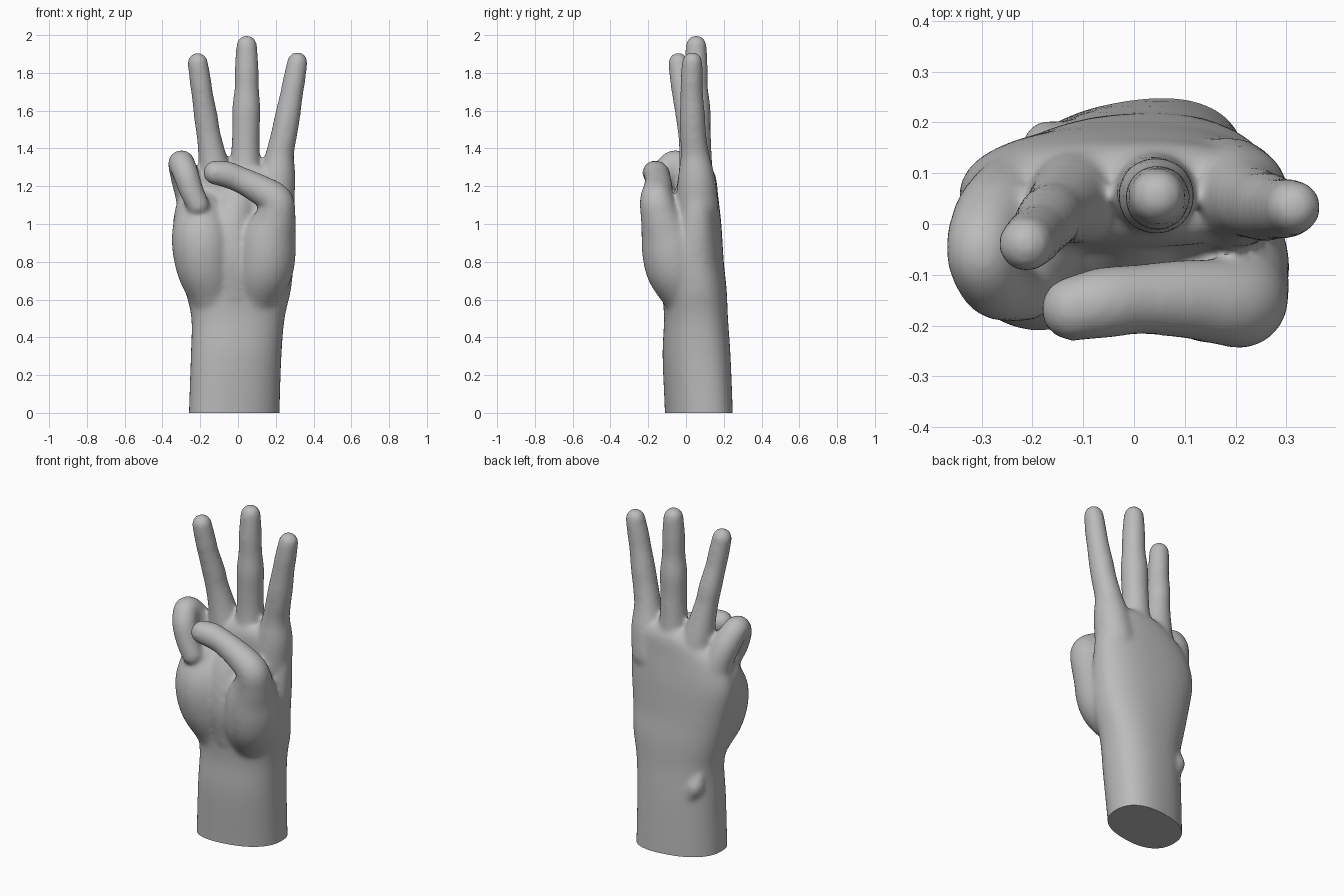
import bpy, bmesh, math
from mathutils import Vector

cube = bpy.data.objects.get("Cube")
if cube:
    bpy.data.objects.remove(cube, do_unlink=True)

skin = bpy.data.materials.new("plain grey")
skin.use_nodes = True
GREY = (0.5, 0.5, 0.5, 1)
skin.diffuse_color = GREY
skin.node_tree.nodes["Principled BSDF"].inputs["Base Color"].default_value = GREY

bm = bmesh.new()


def spline(points, steps=8):
    """Catmull-Rom samples through points of any dimension."""
    pts = [Vector(p) for p in points]
    pts = [2 * pts[0] - pts[1]] + pts + [2 * pts[-1] - pts[-2]]
    out = []
    for a, b, c, d in zip(pts, pts[1:], pts[2:], pts[3:]):
        for i in range(steps):
            t = i / steps
            out.append(0.5 * (2 * b + (c - a) * t + (2 * a - 5 * b + 4 * c - d) * t * t
                              + (3 * b - a - 3 * c + d) * t ** 3))
    return out + [pts[-2]]


def loft(rings):
    """Closed skin over rings of equal length."""
    vs = [[bm.verts.new(p) for p in ring] for ring in rings]
    n = len(vs[0])
    for lo, hi in zip(vs, vs[1:]):
        for i in range(n):
            j = (i + 1) % n
            bm.faces.new((lo[i], lo[j], hi[j], hi[i]))
    bm.faces.new(vs[0][::-1])
    bm.faces.new(vs[-1])


def tube(points, sides=24):
    """Tapered limb through (x, y, z, radius) points with round ends."""
    path = spline(points)
    centres = [p.to_3d() for p in path]
    last = len(path) - 1
    side = Vector((1, 0, 0.01))
    rings = []
    for k, c in enumerate(centres):
        along = (centres[min(k + 1, last)] - centres[max(k - 1, 0)]).normalized()
        side = (side - along * side.dot(along)).normalized()
        other = along.cross(side)
        rings.append([c + path[k][3] * (math.cos(a) * side + math.sin(a) * other)
                      for a in (math.tau * i / sides for i in range(sides))])
    loft(rings)
    for k in (0, last):
        ball = bmesh.ops.create_uvsphere(bm, u_segments=24, v_segments=16, radius=path[k][3])
        bmesh.ops.translate(bm, verts=ball["verts"], vec=centres[k])


def body(sections, sides=48, power=0.85):
    """Rounded oval sections: z, centre x, centre y, half width, half depth."""
    rings = []
    for z, cx, cy, rx, ry in sections:
        slant = 0.16 * max(0, 1 - z / 0.8)  # the forearm is turned a little
        ring = []
        for i in range(sides):
            a = math.tau * i / sides
            c, d = math.cos(a), math.sin(a)
            dx = rx * math.copysign(abs(c) ** power, c)
            dy = ry * math.copysign(abs(d) ** power, d)
            ring.append((cx + dx, cy + dy + slant * dx, z))
        rings.append(ring)
    loft(rings)


def stretch(rows, steps=6):
    """Smoothly fill in sections, one column pair at a time."""
    halves = [spline([(r[0], r[i], r[j]) for r in rows], steps) for i, j in ((1, 2), (3, 4))]
    return [(a[0], a[1], a[2], b[1], b[2]) for a, b in zip(*halves)]


# Forearm, wrist and palm
body(stretch([
    (-0.1, -0.02, 0.068, 0.24, 0.173), (0, -0.02, 0.068, 0.24, 0.173),
    (0.3, -0.01, 0.056, 0.24, 0.177), (0.5, 0, 0.053, 0.247, 0.168),
    (0.65, 0, 0.045, 0.28, 0.17), (0.8, -0.01, 0.04, 0.305, 0.16),
    (1.0, -0.02, 0.052, 0.325, 0.135), (1.15, 0, 0.06, 0.295, 0.11),
    (1.25, 0.04, 0.058, 0.21, 0.1), (1.3, 0.06, 0.055, 0.13, 0.075)]))

# Palm pads and wrist bone
tube([(-0.14, 0, 0.64, 0.13), (-0.175, -0.04, 0.78, 0.155),
      (-0.19, -0.045, 0.92, 0.162), (-0.2, 0, 1.04, 0.14)])
tube([(-0.02, 0, 0.64, 0.135), (-0.03, -0.02, 0.82, 0.15),
      (-0.04, -0.01, 0.98, 0.14), (0, 0.03, 1.12, 0.11)])
tube([(-0.145, 0.165, 0.35, 0.035), (-0.17, 0.155, 0.41, 0.05), (-0.185, 0.14, 0.47, 0.035)])

# Thumb, from its fleshy base across the palm
tube([(0.1, 0, 0.64, 0.135), (0.14, -0.06, 0.77, 0.155), (0.165, -0.095, 0.92, 0.145),
      (0.2, -0.135, 1.04, 0.108), (0.2, -0.155, 1.125, 0.09), (0.11, -0.148, 1.185, 0.079),
      (0.01, -0.148, 1.235, 0.07), (-0.06, -0.155, 1.262, 0.071), (-0.12, -0.167, 1.272, 0.065)])

# Three raised fingers with slight knuckles
tube([(0.185, 0.06, 1.1, 0.112), (0.208, 0.055, 1.25, 0.098), (0.222, 0.047, 1.37, 0.076),
      (0.245, 0.037, 1.48, 0.07), (0.262, 0.034, 1.57, 0.068), (0.284, 0.03, 1.69, 0.061),
      (0.297, 0.03, 1.76, 0.06), (0.314, 0.033, 1.857, 0.055)])
tube([(0.04, 0.06, 1.1, 0.1), (0.04, 0.06, 1.25, 0.086), (0.04, 0.06, 1.38, 0.076),
      (0.042, 0.057, 1.5, 0.074), (0.044, 0.055, 1.61, 0.076), (0.046, 0.052, 1.72, 0.065),
      (0.046, 0.052, 1.82, 0.064), (0.046, 0.054, 1.944, 0.056)])
tube([(-0.1, 0.06, 1.1, 0.1), (-0.118, 0.05, 1.25, 0.09), (-0.138, 0.037, 1.37, 0.074),
      (-0.157, 0.021, 1.48, 0.064), (-0.169, 0.01, 1.56, 0.064), (-0.188, -0.015, 1.68, 0.058),
      (-0.198, -0.026, 1.75, 0.058), (-0.213, -0.04, 1.853, 0.055)])

# Curled little finger
tube([(-0.22, 0.05, 1.02, 0.1), (-0.245, 0.045, 1.14, 0.086), (-0.28, 0.01, 1.25, 0.078),
      (-0.3, -0.055, 1.322, 0.071), (-0.278, -0.112, 1.27, 0.069),
      (-0.248, -0.128, 1.18, 0.065), (-0.212, -0.132, 1.1, 0.06)])

bmesh.ops.recalc_face_normals(bm, faces=bm.faces)
mesh = bpy.data.meshes.new("hand")
bm.to_mesh(mesh)
bm.free()
hand = bpy.data.objects.new("hand", mesh)
bpy.context.collection.objects.link(hand)

# Fuse the parts into one soft skin
fuse = hand.modifiers.new("fuse", "REMESH")
fuse.mode = "VOXEL"
fuse.voxel_size = 0.011
soften = hand.modifiers.new("soften", "SMOOTH")
soften.factor = 0.5
soften.iterations = 20
for ob in bpy.context.selected_objects:
    ob.select_set(False)
hand.select_set(True)
bpy.context.view_layer.objects.active = hand
for name in ("fuse", "soften"):
    bpy.ops.object.modifier_apply(modifier=name)

# Flat cut at the bottom of the forearm
bm = bmesh.new()
bm.from_mesh(hand.data)
cut = bmesh.ops.bisect_plane(bm, geom=bm.verts[:] + bm.edges[:] + bm.faces[:],
                             plane_co=(0, 0, 0), plane_no=(0, 0, 1), clear_inner=True)
rim = [e for e in cut["geom_cut"] if isinstance(e, bmesh.types.BMEdge)]
bmesh.ops.contextual_create(bm, geom=rim)
bmesh.ops.recalc_face_normals(bm, faces=bm.faces)
bm.to_mesh(hand.data)
bm.free()
hand.data.materials.clear()
hand.data.materials.append(skin)
bpy.ops.object.shade_smooth_by_angle(angle=math.radians(50))
